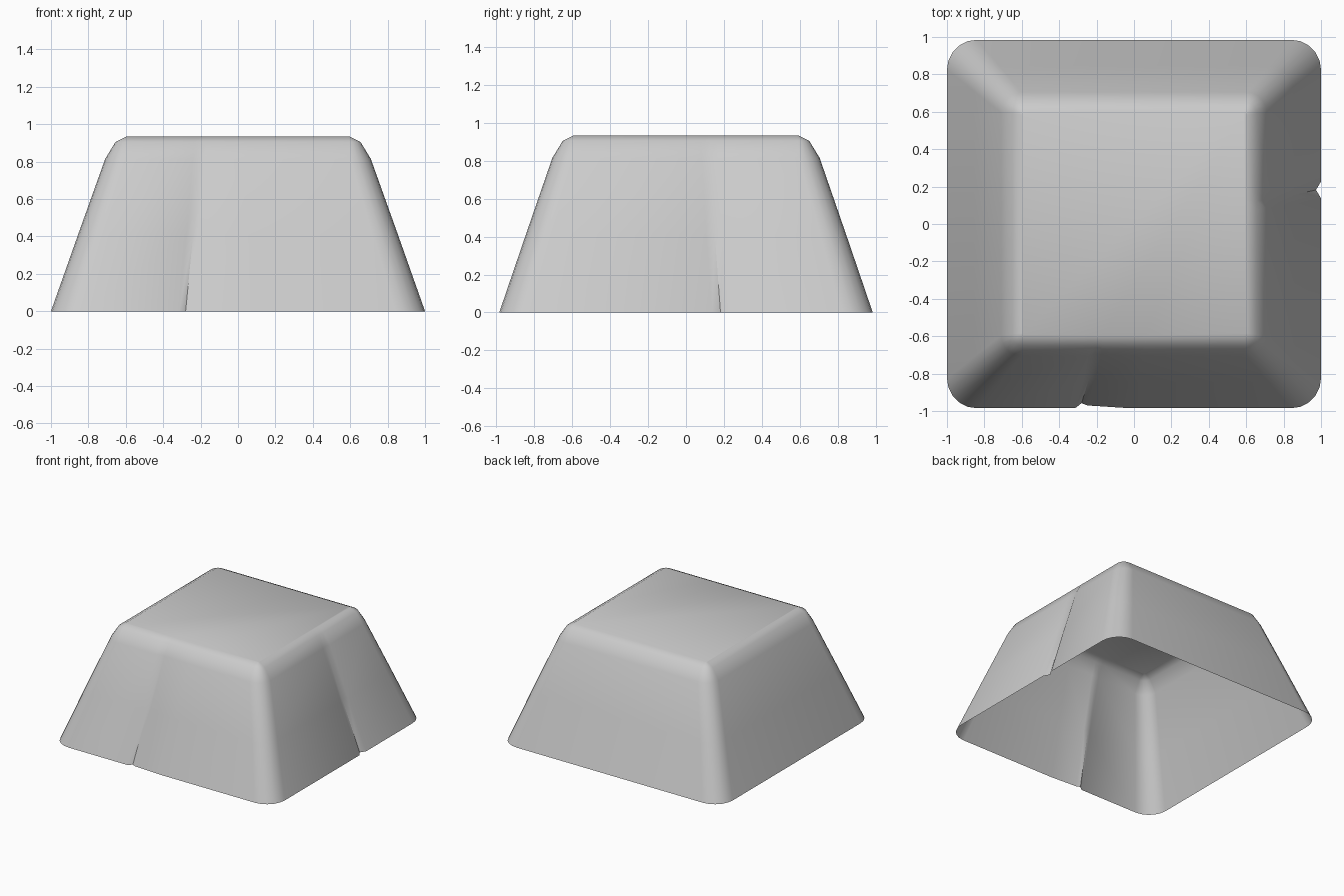
import bpy, bmesh
from math import sin, cos, pi

if "Cube" in bpy.data.objects:
    bpy.data.objects.remove(bpy.data.objects["Cube"])

SEG = 5  # segments per rounded corner

# profile rows: z, half width x, half depth y, corner radius, notch strength, notch height factor
rows = [(0.0, 1.0, 0.985, 0.16, 1.0, 0.0),
        (0.41, 0.855, 0.845, 0.135, 0.8, 0.5),
        (0.815, 0.71, 0.705, 0.11, 0.45, 0.9),
        (0.905, 0.655, 0.65, 0.06, 0.0, 1.0),
        (0.933, 0.60, 0.595, 0.012, 0.0, 1.0)]


def ring(hx, hy, r, k, t):
    """Rounded rectangle with one pleat on the front and one on the right."""
    pts = []

    def corner(sx, sy, start):
        for i in range(SEG + 1):
            a = start + i / SEG * pi / 2
            pts.append((sx * (hx - r) + r * cos(a), sy * (hy - r) + r * sin(a)))

    corner(-1, -1, pi)
    # front pleat: steep left wall, long shallow right wall
    c = -0.28 + 0.08 * t
    pts.extend([(c - 0.035, -hy), (c, -hy + 0.027 * k),
                (c + 0.03, -hy + 0.015 * k), (c + 0.26, -hy)])
    corner(1, -1, -pi / 2)
    # right pleat: symmetric V
    c = 0.182 - 0.06 * t
    pts.extend([(hx, c - 0.045), (hx - 0.027 * k, c), (hx, c + 0.045)])
    corner(1, 1, 0)
    corner(-1, 1, pi / 2)
    return pts


# open-bottomed tapered shell
bm = bmesh.new()
loops = [[bm.verts.new((x, y, z)) for x, y in ring(hx, hy, r, k, t)]
         for z, hx, hy, r, k, t in rows]
for low, high in zip(loops, loops[1:]):
    n = len(low)
    for i in range(n):
        j = (i + 1) % n
        bm.faces.new((low[i], low[j], high[j], high[i]))
bm.faces.new(loops[-1])  # flat top

mesh = bpy.data.meshes.new("tapered_shell")
bm.to_mesh(mesh)
bm.free()
shell = bpy.data.objects.new("tapered_shell", mesh)
bpy.context.collection.objects.link(shell)

# smooth shading, pleat creases stay sharp
bpy.context.view_layer.objects.active = shell
shell.select_set(True)
bpy.ops.object.shade_smooth_by_angle(angle=0.8)
